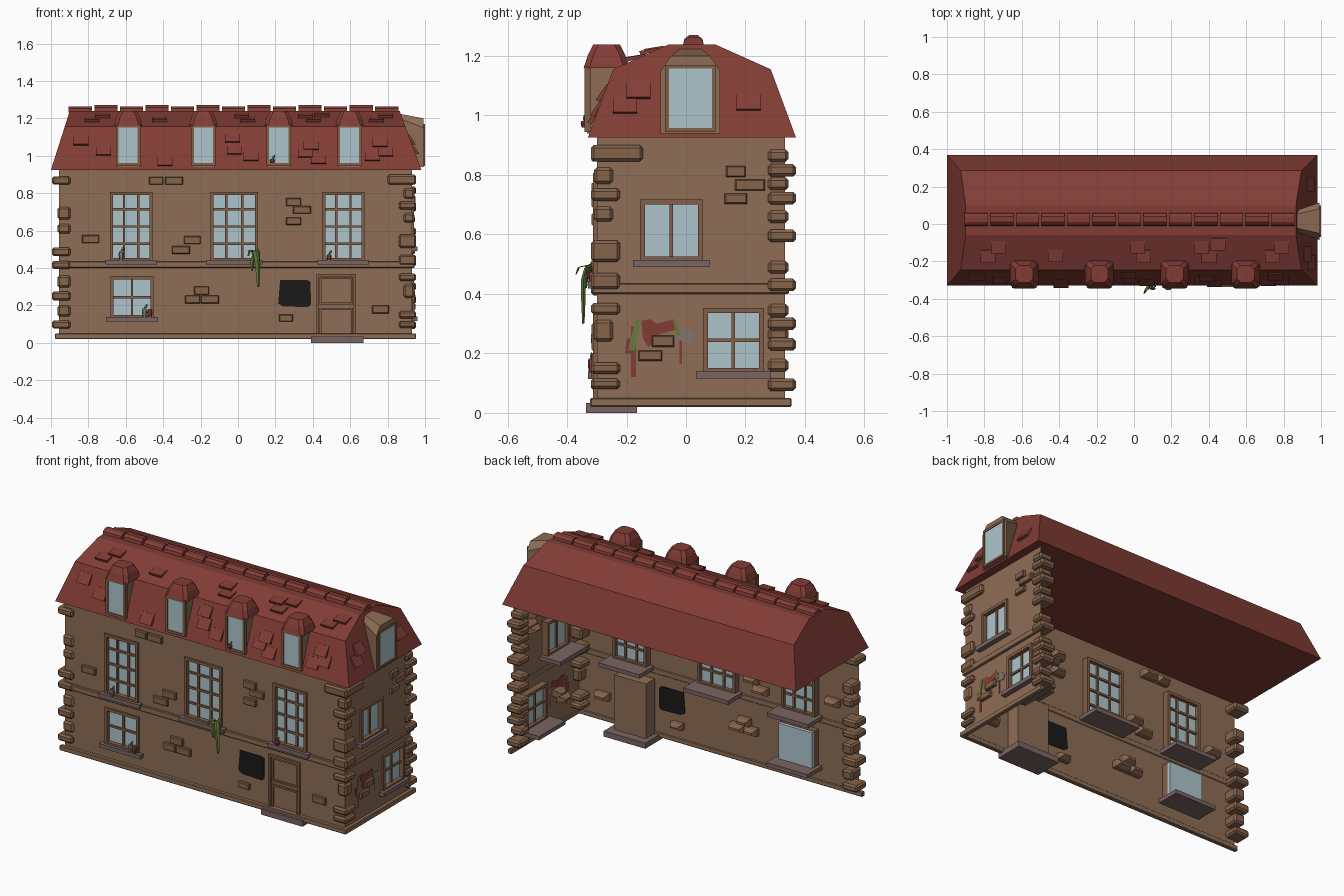
import bpy, bmesh, math, random
from mathutils import Vector as V

if "Cube" in bpy.data.objects:
    bpy.data.objects.remove(bpy.data.objects["Cube"])
random.seed(4)

def mat(name, r, g, b):
    m = bpy.data.materials.new(name)
    m.diffuse_color = (r, g, b, 1)
    m.use_nodes = True
    m.node_tree.nodes["Principled BSDF"].inputs["Base Color"].default_value = m.diffuse_color
    return m
WALL = mat("wall_brown", .27, .155, .092)
BRICK = mat("brick_brown", .235, .125, .07)
FRAME = mat("frame_brown", .225, .115, .062)
ROOF = mat("roof_red", .225, .046, .036)
GLASS = mat("pale_glass", .42, .56, .60)
STONE = mat("sill_stone", .19, .13, .125)
BLACK = mat("black_patch", .01, .01, .01)
GREEN = mat("leaf_green", .13, .2, .045)
GREY = mat("paint_grey", .22, .18, .16)

def mesh(name, verts, faces, m, bevel=0, fix=True):
    bm = bmesh.new()
    vs = [bm.verts.new(v) for v in verts]
    for f in faces:
        bm.faces.new([vs[i] for i in f])
    if fix:
        bmesh.ops.recalc_face_normals(bm, faces=bm.faces)
    if bevel:
        bmesh.ops.bevel(bm, geom=bm.edges[:], offset=bevel, segments=1, affect='EDGES')
    me = bpy.data.meshes.new(name)
    bm.to_mesh(me); bm.free()
    me.materials.append(m)
    ob = bpy.data.objects.new(name, me)
    bpy.context.collection.objects.link(ob)
    return ob

def loft(name, shapes, m, bevel=0):
    """Each shape is a list of rings; rings are joined and capped."""
    verts, faces = [], []
    for rings in shapes:
        o, n = len(verts), len(rings[0])
        for r in rings:
            verts += r
        for k in range(len(rings) - 1):
            for i in range(n):
                j = (i + 1) % n
                a = o + k * n
                faces.append((a + i, a + j, a + n + j, a + n + i))
        faces.append(tuple(range(o, o + n)))
        faces.append(tuple(o + (len(rings) - 1) * n + i for i in range(n)))
    return mesh(name, verts, faces, m, bevel)

# Local wall coordinates: u along the wall, z up, d outward
def front(u, z, d): return (u, -.30 - d, z)
def side(u, z, d): return (.93 + d, u, z)
def rect(S, u0, u1, z0, z1, d, inset=0):
    i = inset
    return [S(u0 + i, z0 + i, d), S(u1 - i, z0 + i, d), S(u1 - i, z1 - i, d), S(u0 + i, z1 - i, d)]
def slab(S, u0, u1, z0, z1, d0, d1):
    return [rect(S, u0, u1, z0, z1, d0), rect(S, u0, u1, z0, z1, d1)]
def ring(S, u0, u1, z0, z1, w, d0, d1):
    return [slab(S, u0, u0 + w, z0, z1, d0, d1), slab(S, u1 - w, u1, z0, z1, d0, d1),
            slab(S, u0 + w, u1 - w, z0, z0 + w, d0, d1), slab(S, u0 + w, u1 - w, z1 - w, z1, d0, d1)]

def wall(name, S, u0, u1, holes):
    us = sorted({u0, u1, *[h[0] for h in holes], *[h[1] for h in holes]})
    zs = sorted({.02, .93, *[h[2] for h in holes], *[h[3] for h in holes]})
    verts = [S(u, z, 0) for z in zs for u in us]
    n, faces = len(us), []
    for k in range(len(zs) - 1):
        for i in range(n - 1):
            cu, cz = (us[i] + us[i + 1]) / 2, (zs[k] + zs[k + 1]) / 2
            if not any(h[0] < cu < h[1] and h[2] < cz < h[3] for h in holes):
                a = k * n + i
                faces.append((a, a + 1, a + 1 + n, a + n))
    mesh(name, verts, faces, WALL, fix=False)

def window(name, S, u0, u1, z0, z1, cols, rows):
    parts = ring(S, u0, u1, z0, z1, .017, -.04, .012)
    for c in range(1, cols):
        u = u0 + (u1 - u0) * c / cols
        parts.append(slab(S, u - .006, u + .006, z0, z1, -.028, -.004))
    for r in range(1, rows):
        z = z0 + (z1 - z0) * r / rows
        parts.append(slab(S, u0, u1, z - .006, z + .006, -.028, -.004))
    loft(name + "_frame", parts, FRAME)
    loft(name + "_glass", [slab(S, u0 + .01, u1 - .01, z0 + .01, z1 - .01, -.018, -.014)], GLASS)
    loft(name + "_sill", [slab(S, u0 - .024, u1 + .024, z0 - .018, z0 + .006, -.14, .03)], STONE)

# Walls with openings, windows and sills
fw = [(-.685, -.457, .437, .806, 3, 4), (-.147, .107, .437, .806, 3, 4),
      (.45, .677, .437, .806, 3, 4), (-.682, -.452, .132, .356, 2, 2)]
sw = [(-.155, .057, .508, .717, 2, 1), (.057, .262, .134, .353, 2, 2)]
door = (.42, .632, .02, .367)
wall("front_wall", front, -.957, .93, [w[:4] for w in fw] + [door])
wall("side_wall", side, -.30, .333, [w[:4] for w in sw])
for i, w in enumerate(fw):
    window("front_window_%d" % i, front, *w)
for i, w in enumerate(sw):
    window("side_window_%d" % i, side, *w)
loft("low_window_back_pane", [slab(front, -.68, -.454, .134, .354, -.06, -.04)], GLASS)

# Door with two panels, and the doorstep
loft("door_body", [slab(front, *door, -.085, -.008)], WALL)
loft("door_frames", ring(front, *door, .014, -.01, .012)
     + ring(front, .437, .615, .04, .185, .01, -.01, .003)
     + ring(front, .437, .615, .205, .35, .01, -.01, .003), FRAME)
loft("doorstep", [slab(front, .39, .67, 0, .034, -.135, .036)], STONE)

# String course and plinth
for name, z0, z1, d in (("string_course", .40, .435, .014), ("plinth", .02, .05, .022)):
    loft(name, [slab(front, -.957 - d, .93 + d, z0, z1, -.004, d),
                slab(side, -.30 - d, .333 + d, z0, z1, -.004, d)], WALL, .004)

# Loose bricks set through the walls
def bricks(name, S, rects):
    loft(name, [[rect(S, *r, .018, .004), rect(S, *r, .013), rect(S, *r, -.03),
                 rect(S, *r, -.055, .014)] for r in rects], BRICK)
bricks("front_bricks", front, [
    (-.475, -.4, .845, .887), (-.39, -.295, .845, .887), (.257, .337, .73, .774),
    (.295, .39, .69, .73), (.257, .337, .63, .67), (-.834, -.743, .533, .575),
    (-.29, -.2, .528, .57), (-.353, -.257, .475, .517), (-.235, -.155, .258, .301),
    (-.283, -.203, .21, .253), (-.198, -.102, .21, .253), (.22, .294, .113, .15), (.717, .807, .157, .2)])
bricks("side_bricks", side, [(.135, .2, .793, .83), (.165, .265, .747, .785), (.13, .205, .703, .737),
                             (-.115, -.04, .222, .26), (-.16, -.08, .175, .21)])

# Corner stones: (z0, z1, wide?)
def box(x0, x1, y0, y1, z0, z1):
    return [[(x0, y0, z), (x1, y0, z), (x1, y1, z), (x0, y1, z)] for z in (z0, z1)]
left = [(.845, .89, 1), (.66, .725, 0), (.585, .635, 0), (.463, .51, 1), (.395, .437, 1),
        (.295, .36, 0), (.226, .274, 1), (.14, .2, 0), (.075, .118, 1)]
loft("left_corner_stones", [box(-.995 if w else -.965, -.895, -.32 if w else -.312, -.22, a, b)
                            for a, b, w in left], BRICK, .01)
mid = [(.77, .825, 0), (.713, .755, 1), (.643, .693, 0), (.508, .58, 1), (.415, .47, 1),
       (.33, .37, 1), (.24, .313, 0), (.13, .17, 1), (.08, .115, 1)]
loft("front_corner_stones", [box(.80, .953, -.32, -.145, .845, .9)]
     + [box(.86 if w else .885, .953 if w else .943, -.32 if w else -.31, -.222 if w else -.245, a, b)
        for a, b, w in mid], BRICK, .01)
back = [.865, .815, .77, .722, .66, .595, .49, .43, .345, .3, .265, .23, .16, .095]
loft("back_corner_stones", [box(.86, .953 if k % 2 else .945, .275, .37 if k % 2 else .345, z - .021, z + .021)
                            for k, z in enumerate(back)], BRICK, .01)

# Roof: mansard section, ends leaning inward, closed underneath
prof = [(-.33, .925), (-.245, 1.155), (-.06, 1.238), (.10, 1.238), (.285, 1.155), (.37, .925)]
def lean(z): return (z - .925) / .313
roof = loft("roof", [[[(-1 + .1 * lean(z), y, z) for y, z in prof],
                      [(.98 - .115 * lean(z), y, z) for y, z in prof]]], ROOF)
ridge = []
for k in range(13):
    x0, up = -.905 + k * .1365, .006 * (k % 2)
    ridge.append([[(x, .025 + .036 * c, 1.232 + (.032 + up) * s) for c, s in
                   ((-1, 0), (-.85, .65), (-.4, 1), (.4, 1), (.85, .65), (1, 0))] for x in (x0, x0 + .124)])
loft("ridge_tiles", ridge, ROOF)

# Raised roof tiles, laid along a slope with the lower edge lifted
def tile(p, across, down, w=.08, l=.065):
    p, a, s = V(p), V(across), V(down).normalized()
    n = s.cross(a).normalized()
    if n.z < 0:
        n = -n
    def end(t, h0, h1):
        return [tuple(p + a * (w * i) + s * t + n * h) for i, h in ((-.5, h0), (.5, h0), (.5, h1), (-.5, h1))]
    return [end(-l / 2, -.004, .003), end(l / 2, .004, .02)]
tiles = []
for x, z in [(-.84, 1.085), (-.39, .975), (-.02, 1.035), (.07, 1.0), (.39, 1.06), (.43, .985),
             (.76, 1.075), (.79, 1.025), (-.03, 1.1), (.36, 1.02), (.72, 1.0), (-.72, 1.03)]:
    tiles.append(tile((x, -.33 + (z - .925) * .37, z), (1, 0, 0), (0, -.085, -.23)))
for x, y in [(-.725, -.12), (-.78, -.17), (-.42, -.165), (.02, -.12), (.05, -.17), (.36, -.12),
             (.45, -.105), (.40, -.17), (.79, -.12), (.74, -.17)]:
    tiles.append(tile((x, y, 1.155 + (y + .245) * .45), (1, 0, 0), (0, -.185, -.083)))
for y, z in [(-.16, 1.085), (-.205, 1.035), (.21, 1.045)]:
    tiles.append(tile((.98 - .115 * lean(z), y, z), (0, 1, 0), (.115, 0, -.313)))
loft("raised_roof_tiles", tiles, ROOF)

# Front dormers
def octo(cx, cy, z, rx, ry, k=.6):
    return [(cx + rx * a, cy + ry * b, z) for a, b in
            ((-1, -k), (-k, -1), (k, -1), (1, -k), (1, k), (k, 1), (-k, 1), (-1, k))]
for i, x in enumerate((-.587, -.185, .218, .597)):
    loft("dormer_body_%d" % i, [box(x - .06, x + .06, -.333, -.2, .94, 1.17)], WALL)
    loft("dormer_frame_%d" % i, ring(front, x - .066, x + .066, .945, 1.166, .015, .02, .042), FRAME)
    loft("dormer_glass_%d" % i, [slab(front, x - .053, x + .053, .958, 1.153, .031, .036)], GLASS)
    loft("dormer_cap_%d" % i, [[octo(x, -.267, 1.16, .076, .077, .75), octo(x, -.267, 1.205, .064, .062, .7),
                                octo(x, -.267, 1.238, .046, .045)]], ROOF)

# Side dormer, flaring outward
outer = [(-.085, .94), (-.085, 1.15), (-.05, 1.2), (.08, 1.2), (.115, 1.15), (.115, .94)]
inner = [(-.04, .94), (-.04, 1.2), (-.02, 1.225), (.05, 1.225), (.07, 1.2), (.07, .94)]
loft("side_dormer", [[[(.86, y, z) for y, z in inner], [(.992, y, z) for y, z in outer]]], WALL)
loft("side_dormer_frame", ring(side, -.07, .1, .945, 1.17, .013, .055, .07), FRAME)
loft("side_dormer_glass", [slab(side, -.058, .088, .957, 1.158, .06, .066)], GLASS)

# Black patch on the front wall
pts = [(.215, .21), (.225, .335), (.37, .335), (.388, .325), (.39, .205), (.375, .19), (.24, .195)]
loft("black_patch", [[[front(u, z, d) for u, z in pts] for d in (-.004, .004)]], BLACK)

# Painted marks on the side wall
def paint(name, polys, m, d):
    loft(name, [[[side(u, z, e) for u, z in p] for e in (-.002, d)] for p in polys], m)
paint("red_paint", [[(-.15, .31), (-.12, .315), (-.1, .3), (-.04, .315), (-.03, .28), (-.09, .265), (-.125, .22), (-.145, .25)],
                    [(-.185, .29), (-.168, .29), (-.168, .12), (-.185, .12)],
                    [(-.2, .25), (-.185, .25), (-.185, .2), (-.205, .2)],
                    [(-.022, .25), (-.013, .25), (-.013, .165), (-.022, .165)]], ROOF, .002)
paint("green_paint", [[(-.195, .21), (-.17, .31), (-.155, .31), (-.172, .21)],
                      [(-.045, .32), (-.03, .3), (-.018, .26), (-.032, .26)]], GREEN, .004)
paint("grey_paint", [[(-.03, .28), (.01, .28), (.03, .26), (.02, .235), (-.03, .245)]], GREY, .003)

# Hanging plant on the middle sill
def leaf(pts, r):
    n = len(pts) - 1
    return [[(x + r * f * math.cos(a), y + .6 * r * f * math.sin(a), z + .3 * r * f * math.sin(a))
             for a in (0, 1.257, 2.513, 3.77, 5.027)]
            for k, (x, y, z) in enumerate(pts) for f in [.35 + .65 * math.sin(math.pi * min(1, k / n * .9 + .05))]]
loft("hanging_plant", [
    leaf([(.085, -.32, .45), (.09, -.335, .49), (.1, -.345, .45), (.105, -.345, .38), (.108, -.345, .30)], .015),
    leaf([(.085, -.32, .45), (.075, -.335, .495), (.06, -.36, .49), (.055, -.37, .465)], .009),
    leaf([(.085, -.32, .45), (.08, -.34, .46), (.073, -.345, .42), (.075, -.34, .385)], .011),
    leaf([(.085, -.31, .45), (.1, -.325, .50), (.11, -.33, .48), (.115, -.335, .42)], .009)], GREEN)

# Small pots on the sills
for i, (x, z, h, m) in enumerate([(-.625, .443, .045, GREY), (-.5, .138, .045, GREY), (-.472, .138, .042, ROOF),
                                  (.487, .443, .03, ROOF), (.183, .96, .022, ROOF)]):
    y = -.318 if z < .9 else -.342
    loft("pot_%d" % i, [[octo(x, y, z, .009, .009), octo(x, y, z + h * .6, .014, .012), octo(x, y, z + h, .01, .01)]], m)
    if i != 2:
        loft("sprout_%d" % i, [leaf([(x, y, z + h), (x + .008, y, z + h + .01), (x + .012, y, z + h + .02)], .008)], GREEN)
